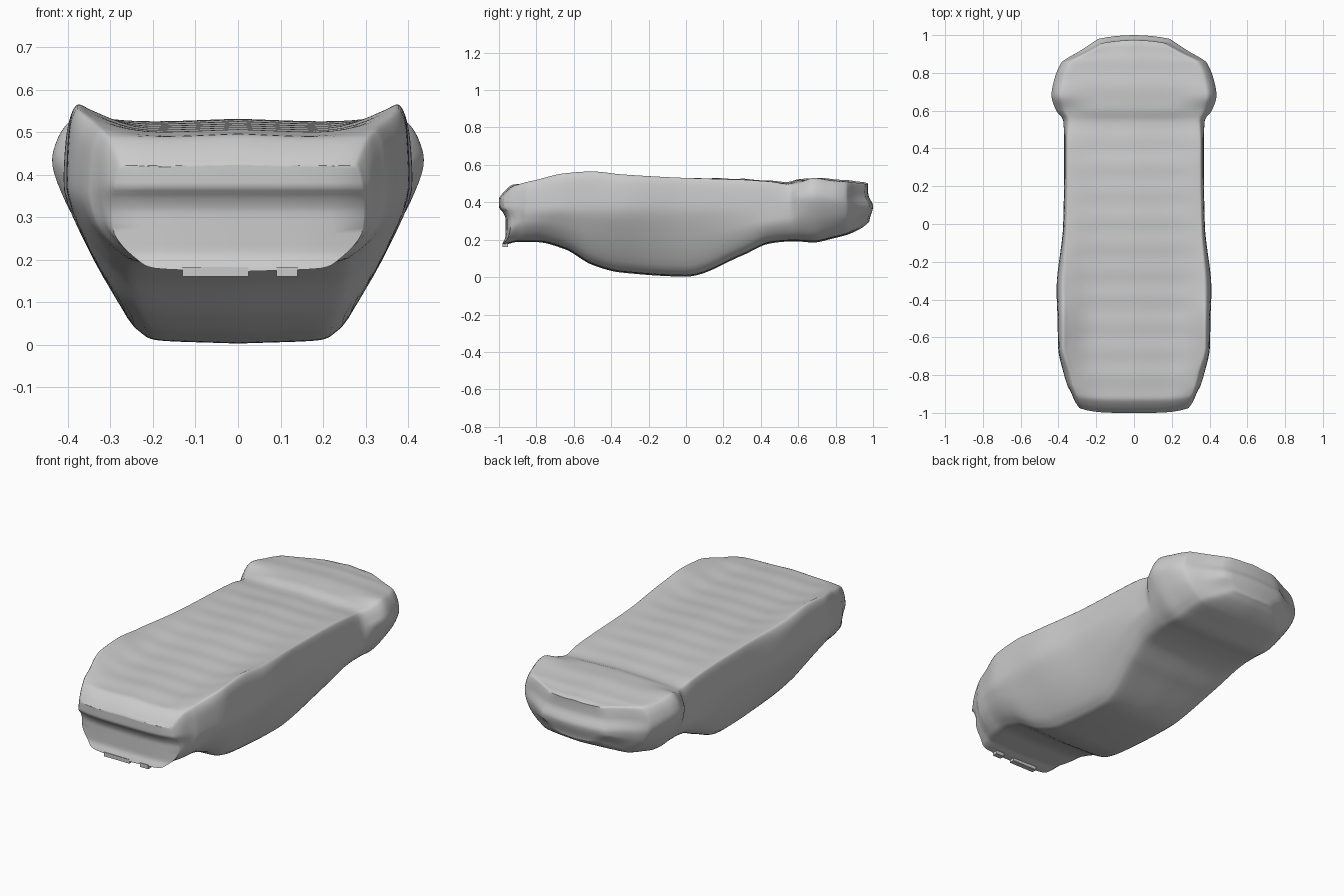
import bpy, bmesh, math

if "Cube" in bpy.data.objects:
    bpy.data.objects.remove(bpy.data.objects["Cube"])

# Body stations: y, top centre z, top edge half-width, top edge z,
# widest half-width, its z, belly half-width, belly z
STATIONS = [
    (-1.00, .425, .275, .42, .295, .33, .225, .172),
    (-.965, .465, .29, .46, .315, .34, .23, .177),
    (-.92, .495, .305, .49, .33, .36, .245, .187),
    (-.80, .505, .335, .52, .37, .37, .265, .187),
    (-.65, .51, .375, .555, .402, .38, .27, .15),
    (-.50, .515, .375, .565, .405, .38, .245, .065),
    (-.35, .52, .375, .55, .41, .38, .225, .025),
    (0, .53, .355, .53, .375, .38, .22, .003),
    (.30, .525, .35, .52, .37, .38, .275, .115),
    (.45, .515, .35, .51, .37, .38, .30, .18),
    (.55, .51, .345, .495, .375, .39, .30, .19),
    (.60, .522, .37, .50, .412, .42, .30, .19),
    (.68, .53, .385, .53, .437, .43, .30, .185),
    (.78, .525, .37, .515, .418, .42, .29, .205),
    (.89, .515, .315, .505, .36, .40, .26, .235),
    (.96, .51, .22, .50, .26, .39, .19, .265),
    (1.00, .50, .15, .495, .19, .38, .13, .295),
]
# How far each end face is pushed in at a given height: (z, depth)
FRONT = [(.16, .015), (.18, .02), (.22, .035), (.31, .035), (.345, .022), (.375, 0), (.6, 0)]
REAR = [(.2, .03), (.30, .02), (.38, 0), (.44, .025), (.48, .027), (.6, .02)]


def spline(rows, x):
    """Cubic interpolation of rows keyed by their first value."""
    n = len(rows)
    i = 0
    while i < n - 2 and x > rows[i + 1][0]:
        i += 1
    a, b = rows[i], rows[i + 1]
    p, q = rows[max(i - 1, 0)], rows[min(i + 2, n - 1)]
    h = b[0] - a[0]
    t = min(max((x - a[0]) / h, 0), 1)
    out = []
    for k in range(1, len(a)):
        s = (b[k] - a[k]) / h

        def slope(l, m, r):
            # flat at extremes, so nothing overshoots
            d0 = (m[k] - l[k]) / (m[0] - l[0]) if m is not l else s
            d1 = (r[k] - m[k]) / (r[0] - m[0]) if m is not r else s
            return 0 if d0 * d1 <= 0 else 2 * d0 * d1 / (d0 + d1)
        ma, mb = slope(p, a, b), slope(a, b, q)
        out.append(a[k] * (2*t**3 - 3*t*t + 1) + b[k] * (3*t*t - 2*t**3)
                   + h * ma * (t**3 - 2*t*t + t) + h * mb * (t**3 - t*t))
    return out


def half_section(y, count=44):
    """Right half of the cross-section, from top centre to bottom centre."""
    zc, wt, ze, wm, zm, wb, zb = spline(STATIONS, y)
    zc += .0015 * math.sin(y * 45)
    pts = [(0, zc), (.55 * wt, zc - .006), (.9 * wt, (2 * ze + zc) / 3), (wt, ze),
           (.25 * wt + .75 * wm, ze - .045), (wm, zm),
           ((wm + wb + .03) / 2 + .018, (zm + zb + .04) / 2), (wb + .02, zb + .035),
           (wb * .87, zb + .008), (0, zb)]
    rows = [(i, *p) for i, p in enumerate(pts)]
    section = []
    for j in range(count + 1):
        x, z = spline(rows, j * (len(pts) - 1) / count)
        push = spline(FRONT if y < 0 else REAR, z)[0]
        # round the ends in plan
        push += .03 * (x / .3) ** 4 if y < 0 else .02 * (x / .19) ** 2
        ramp = max(0, (abs(y) - .86) / .14)
        section.append((x, y - math.copysign(push * ramp, y), z))
    return section


# Main body: lofted skin with mirrored halves and profiled end faces
bm = bmesh.new()
steps = 120
rings = []
for s in range(steps + 1):
    u = 2 * s / steps - 1
    half = half_section(math.sin(u * math.pi / 2) * .5 + u * .5)
    right = [bm.verts.new(p) for p in half]
    left = [bm.verts.new((-x, y, z)) for x, y, z in half[1:-1]]
    rings.append(right + left[::-1])
m = len(rings[0])
for a, b in zip(rings, rings[1:]):
    for i in range(m):
        j = (i + 1) % m
        bm.faces.new((a[i], a[j], b[j], b[i]))

# End caps: strips across the width, bowed out to the end plane at the middle
for r in (rings[0], rings[-1]):
    sign = math.copysign(1, r[0].co.y)
    table = FRONT if sign < 0 else REAR
    rows = []
    for i in range(m // 2 + 1):
        a, b = r[i], r[-i % m]
        if a is b:
            rows.append([a] * 9)
            continue
        row = [a]
        for k in range(1, 8):
            x = a.co.x * (1 - k / 4)
            push = spline(table, a.co.z)[0]
            push += .03 * (x / .3) ** 4 if sign < 0 else .02 * (x / .19) ** 2
            row.append(bm.verts.new((x, sign * (1 - push), a.co.z)))
        rows.append(row + [b])
    for p, q in zip(rows, rows[1:]):
        for k in range(8):
            bm.faces.new(list(dict.fromkeys((p[k], p[k + 1], q[k + 1], q[k]))))
bmesh.ops.recalc_face_normals(bm, faces=bm.faces)
mesh = bpy.data.meshes.new("main_body")
bm.to_mesh(mesh)
bm.free()
body = bpy.data.objects.new("main_body", mesh)
bpy.context.collection.objects.link(body)
body.select_set(True)
bpy.context.view_layer.objects.active = body
bpy.ops.object.shade_smooth_by_angle(angle=math.radians(50))

# Ragged tabs along the lower front lip
for x0, x1 in ((-.13, .025), (.09, .14)):
    bpy.ops.mesh.primitive_cube_add(size=1, location=((x0 + x1) / 2, -.967, .172))
    tab = bpy.context.object
    tab.name = "front_lip_tab"
    tab.scale = (x1 - x0, .03, .022)
